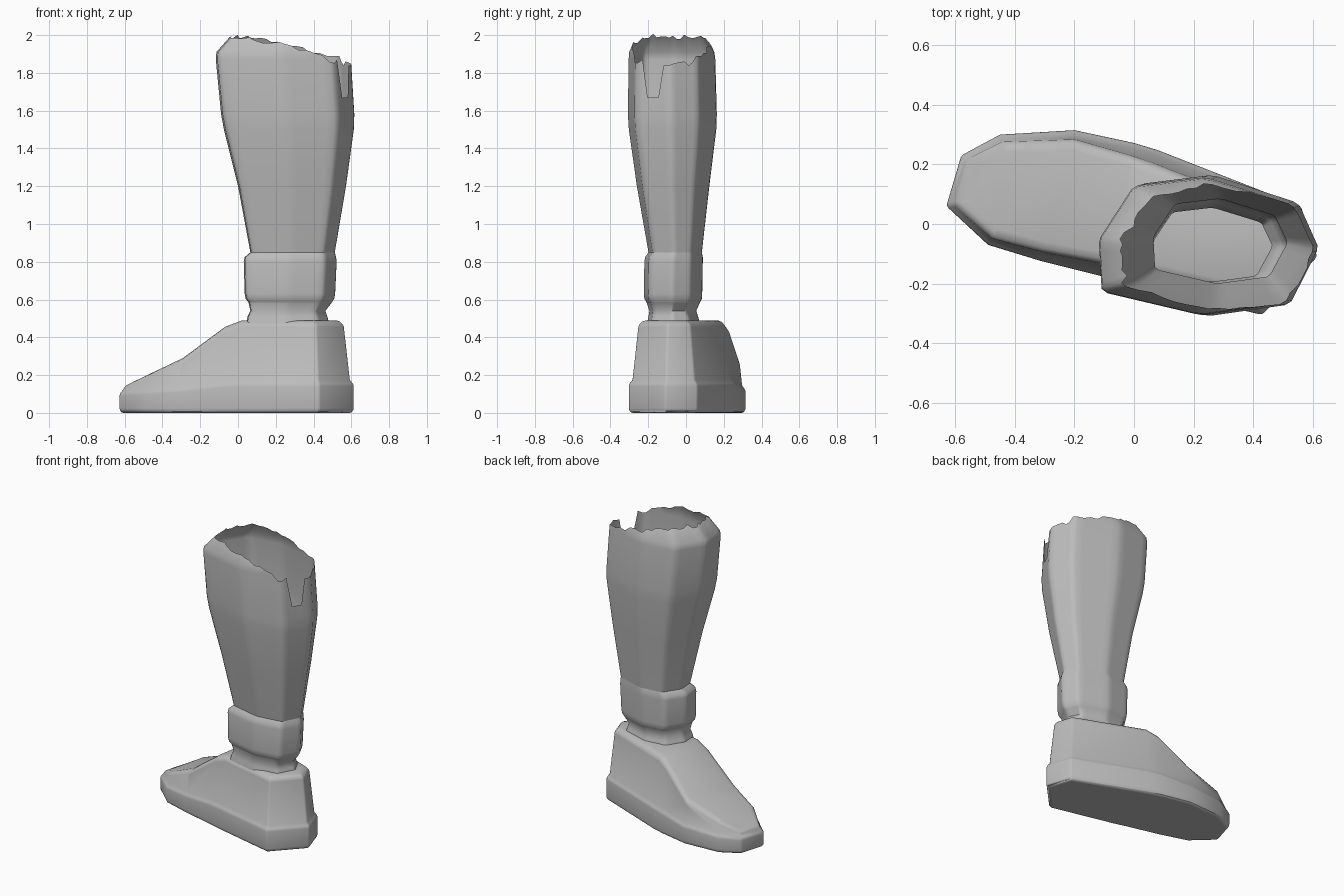
import bpy, bmesh, math, random
from mathutils import Vector

random.seed(4)
if "Cube" in bpy.data.objects:
    bpy.data.objects.remove(bpy.data.objects["Cube"], do_unlink=True)

grey = bpy.data.materials.new("plain grey")
grey.use_nodes = True
GREY = (0.5, 0.5, 0.5, 1)
grey.diffuse_color = GREY
grey.node_tree.nodes["Principled BSDF"].inputs["Base Color"].default_value = GREY


def finish(bm, name, angle):
    bmesh.ops.remove_doubles(bm, verts=bm.verts, dist=0.0005)
    bmesh.ops.recalc_face_normals(bm, faces=bm.faces)
    mesh = bpy.data.meshes.new(name)
    bm.to_mesh(mesh)
    bm.free()
    mesh.materials.append(grey)
    ob = bpy.data.objects.new(name, mesh)
    bpy.context.collection.objects.link(ob)
    bpy.ops.object.select_all(action='DESELECT')
    ob.select_set(True)
    bpy.context.view_layer.objects.active = ob
    bpy.ops.object.shade_smooth_by_angle(angle=math.radians(angle))
    return ob


def skin(bm, rings):
    """Join a stack of equal closed rings with quads; return the vertices."""
    stack = [[bm.verts.new(p) for p in r] for r in rings]
    for a, b in zip(stack, stack[1:]):
        for i in range(len(a)):
            j = (i + 1) % len(a)
            bm.faces.new((a[i], a[j], b[j], b[i]))
    return stack


# --- leg: irregular octagon with softened corners, scaled into each level ---
OCTAGON = [(-.11, -.23), (.23, -.31), (.52, -.27), (.62, -.08),
           (.55, .07), (.25, .165), (0, .135), (-.12, -.05)]
STEPS = (.06, .2, .35, .5, .65, .8, .94)
section = []
for i, a in enumerate(OCTAGON):
    a, b = Vector(a), Vector(OCTAGON[(i + 1) % 8])
    for t in STEPS:
        p = a.lerp(b, t)
        section.append(((p.x + .12) / .74, (p.y + .31) / .475))

# height, min x, max x, min y, max y
NECK = [(.46, .04, .49, -.21, .08), (.51, .05, .475, -.2, .065),
        (.54, .065, .465, -.195, .055), (.585, .055, .50, -.21, .075)]
CUFF = [NECK[-1], (.605, .04, .512, -.222, .085), (.63, .035, .517, -.225, .087),
        (.80, .03, .525, -.222, .09), (.825, .035, .522, -.218, .09),
        (.85, .065, .515, -.2, .085)]
SHIN = [CUFF[-1], (1.2, 0, .575, -.262, .125), (1.5, -.075, .617, -.305, .162),
        (1.58, -.09, .62, -.31, .165), (1.87, -.118, .602, -.306, .157),
        (1.91, -.115, .597, -.303, .152), (2.04, 0, .54, -.25, .09)]


def place(level, uv):
    z, x0, x1, y0, y1 = level
    return Vector((x0 + (x1 - x0) * uv[0], y0 + (y1 - y0) * uv[1], z))


def at_height(levels, uv, z):
    for lo, hi in zip(levels, levels[1:]):
        if z <= hi[0]:
            return place(lo, uv).lerp(place(hi, uv), (z - lo[0]) / (hi[0] - lo[0]))
    return place(levels[-1], uv)


def tear_height(p):
    """Ragged rim sloping down to the back, with one deep notch."""
    z = 1.995 - max(0, p.x - .02) * .2 + random.uniform(-.016, .012)
    if p.x > .48 and p.y < .06:
        z -= .03
        if -.225 < p.y < -.13:
            z = 1.67 if -.21 < p.y < -.14 else 1.75
    return z


def leg_part(name, levels, torn=False):
    bm = bmesh.new()
    rims = [tear_height(place(levels[3], uv)) if torn else 9 for uv in section]
    skin(bm, [[at_height(levels, uv, min(lv[0], rim))
               for uv, rim in zip(section, rims)] for lv in levels])
    bmesh.ops.dissolve_degenerate(bm, dist=0.0005, edges=bm.edges)
    finish(bm, name, 50)


leg_part("ankle_neck", NECK)
leg_part("ankle_cuff", CUFF)
leg_part("shin_shaft", SHIN, True)

# --- shoe: stations from toe to heel (right edge, left edge, top height) ---
STATIONS = [((-.63, .06), (-.58, .23), .155), ((-.49, -.07), (-.45, .30), .21),
            ((-.31, -.125), (-.2, .315), .29), ((-.09, -.18), (0, .272), .455),
            ((0, -.205), (.08, .248), .49), ((.43, -.305), (.56, .06), .49)]
n = len(STATIONS)
HEEL = (Vector((.615, -.11)), .49)
outline = [(Vector(r), z) for r, l, z in STATIONS] + [HEEL] + \
          [(Vector(l), z) for r, l, z in reversed(STATIONS)]


def inset(i, d):
    """Move one outline corner inward by d from both its sides."""
    p = outline[i][0]
    a = (p - outline[i - 1][0]).normalized()
    b = (outline[(i + 1) % len(outline)][0] - p).normalized()
    na, nb = Vector((-a.y, a.x)), Vector((-b.y, b.x))
    m = (na + nb).normalized()
    return p + m * d / max(.6, m.dot(na))


def shoe_ring(d, height, lean=0):
    ring = []
    for i, (p, top) in enumerate(outline):
        q = inset(i, d + lean * (top - .155))
        ring.append((q.x, q.y, height(top)))
    return ring


def ledge(top):
    return .10 + .05 * (top - .155) / .335


bm = bmesh.new()
stack = skin(bm, [
    shoe_ring(.012, lambda t: 0), shoe_ring(0, lambda t: .015),
    shoe_ring(0, ledge), shoe_ring(.018, lambda t: ledge(t) + .025),
    shoe_ring(.02, lambda t: t - .025, .08),
    shoe_ring(.032, lambda t: t - .008, .09), shoe_ring(.055, lambda t: t, .09)])
bm.faces.new(list(reversed(stack[0])))
crown = stack[-1]
for k in range(n - 1):
    bm.faces.new((crown[k], crown[k + 1], crown[-2 - k], crown[-1 - k]))
bm.faces.new((crown[n - 1], crown[n], crown[n + 1]))
shoe = finish(bm, "shoe", 50)
soft = shoe.modifiers.new("soft edges", 'BEVEL')
soft.width = .012
soft.segments = 2
soft.limit_method = 'ANGLE'
soft.angle_limit = math.radians(35)
